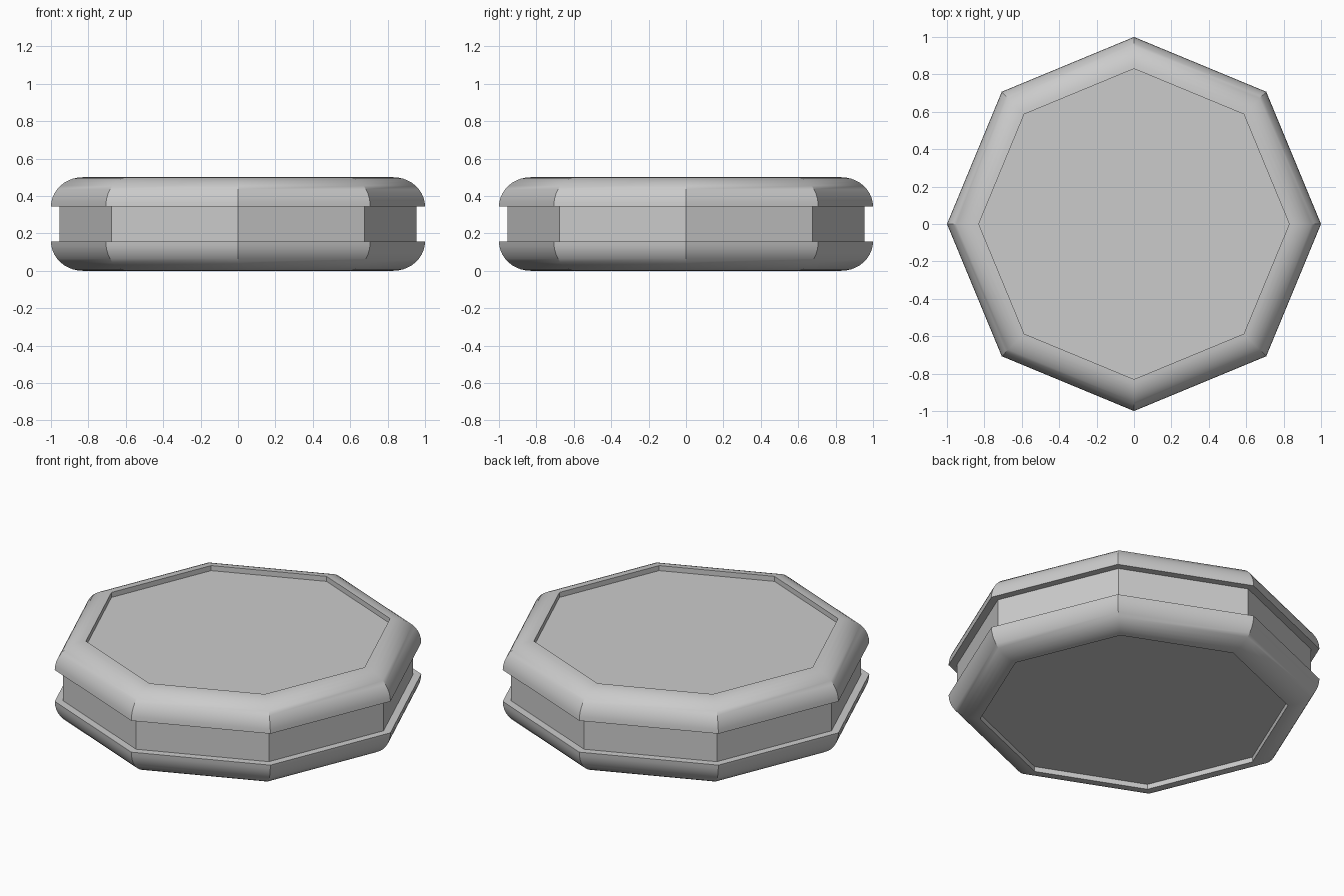
import bpy, bmesh
from math import sin, cos, pi, radians

if "Cube" in bpy.data.objects:
    bpy.data.objects.remove(bpy.data.objects["Cube"])

SIDES = 8
H = 0.5          # total height
RIM_H = 0.157    # height of each rounded rim
RIM_IN = 0.83    # corner radius where the rim meets the recessed panel
GROOVE = 0.955   # corner radius of the recessed side band
RECESS = 0.03    # depth of the top and bottom panels
STEPS = 10


def lathe(name, profile):
    """Spin a (radius, z) profile into a closed octagonal solid."""
    bm = bmesh.new()
    rings = [[bm.verts.new((r * cos(2 * pi * i / SIDES), r * sin(2 * pi * i / SIDES), z))
              for i in range(SIDES)] for r, z in profile]
    for a, b in zip(rings, rings[1:]):
        for i in range(SIDES):
            j = (i + 1) % SIDES
            bm.faces.new((a[i], a[j], b[j], b[i]))
    bm.faces.new(rings[0])
    bm.faces.new(rings[-1])
    bmesh.ops.recalc_face_normals(bm, faces=bm.faces)
    mesh = bpy.data.meshes.new(name)
    bm.to_mesh(mesh)
    bm.free()
    obj = bpy.data.objects.new(name, mesh)
    bpy.context.collection.objects.link(obj)
    bpy.ops.object.select_all(action='DESELECT')
    obj.select_set(True)
    bpy.context.view_layer.objects.active = obj
    bpy.ops.object.shade_smooth_by_angle(angle=radians(30))
    return obj


# Lower half: recessed base panel, rounded rim, groove step
lower = [(RIM_IN, RECESS)]
for k in range(STEPS + 1):
    t = k / STEPS * pi / 2
    lower.append((RIM_IN + (1 - RIM_IN) * sin(t), RIM_H * (1 - cos(t))))
lower.append((GROOVE, RIM_H))

# Upper half mirrors the lower one
upper = [(r, H - z) for r, z in reversed(lower)]
lathe("octagonal_disc", lower + upper)
